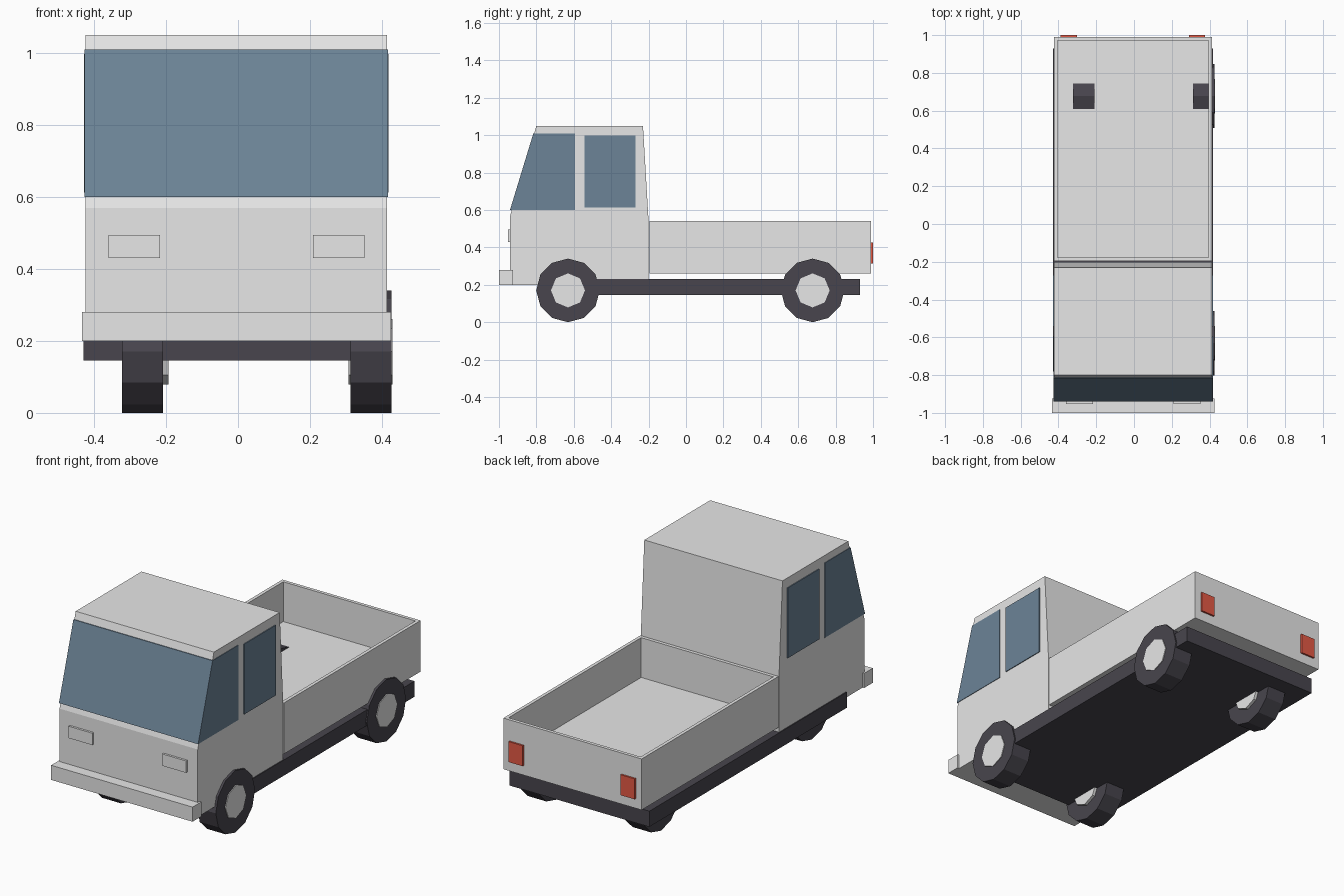
import bpy
import bmesh
from math import sin, cos, tau

if "Cube" in bpy.data.objects:
    bpy.data.objects.remove(bpy.data.objects["Cube"], do_unlink=True)


def material(name, rgb):
    mat = bpy.data.materials.new(name)
    mat.use_nodes = True
    mat.diffuse_color = (*rgb, 1)
    bsdf = next(n for n in mat.node_tree.nodes if n.type == "BSDF_PRINCIPLED")
    bsdf.inputs["Base Color"].default_value = (*rgb, 1)
    return mat


PAINT = material("light_grey_paint", (0.8, 0.8, 0.8))
GLASS = material("blue_glass", (0.15, 0.23, 0.31))
RUBBER = material("dark_rubber", (0.065, 0.06, 0.075))
RED = material("red_lamp", (0.78, 0.1, 0.06))


def finish(name, bm, mat):
    bmesh.ops.recalc_face_normals(bm, faces=bm.faces)
    mesh = bpy.data.meshes.new(name)
    bm.to_mesh(mesh)
    bm.free()
    mesh.materials.append(mat)
    obj = bpy.data.objects.new(name, mesh)
    bpy.context.collection.objects.link(obj)
    return obj


def prism_mesh(profile, x0, x1):
    """Side profile of (y, z) points, extruded from x0 to x1."""
    bm = bmesh.new()
    face = bm.faces.new([bm.verts.new((x0, y, z)) for y, z in profile])
    new = bmesh.ops.extrude_face_region(bm, geom=[face])["geom"]
    verts = [v for v in new if isinstance(v, bmesh.types.BMVert)]
    bmesh.ops.translate(bm, verts=verts, vec=(x1 - x0, 0, 0))
    bmesh.ops.recalc_face_normals(bm, faces=bm.faces)
    return bm


def prism(name, profile, x0, x1, mat):
    return finish(name, prism_mesh(profile, x0, x1), mat)


def rect(y0, y1, z0, z1):
    return [(y0, z0), (y1, z0), (y1, z1), (y0, z1)]


def ring(y, z, radius, sides):
    return [(y + radius * sin(tau * i / sides), z + radius * cos(tau * i / sides))
            for i in range(sides)]


LEFT, RIGHT = 0.414, -0.424

# Cab with sloping front and slightly leaning back
prism("cab", [(-0.94, 0.2), (-0.94, 0.57), (-0.8, 1.05), (-0.23, 1.05),
              (-0.2, 0.54), (-0.2, 0.2)], RIGHT, LEFT, PAINT)

# Wraparound windscreen and rear side windows
prism("windscreen", [(-0.941, 0.6), (-0.816, 1.01), (-0.593, 1.01), (-0.593, 0.6)],
      RIGHT - 0.003, LEFT + 0.003, GLASS)
for side, x in (("left", LEFT), ("right", RIGHT)):
    prism("side_window_" + side, rect(-0.543, -0.27, 0.612, 0.997),
          x - 0.0045, x + 0.0045, GLASS)

# Open cargo bed: box with its top inset and pushed down to the floor
bm = prism_mesh(rect(-0.195, 0.99, 0.26, 0.54), RIGHT, LEFT)
top = max(bm.faces, key=lambda f: f.calc_center_median().z)
bmesh.ops.inset_region(bm, faces=[top], thickness=0.026)
floor = bmesh.ops.extrude_face_region(bm, geom=[top])["geom"]
bmesh.ops.translate(bm, verts=[v for v in floor if isinstance(v, bmesh.types.BMVert)],
                    vec=(0, 0, -0.218))
if top.is_valid:
    bmesh.ops.delete(bm, geom=[top], context="FACES_ONLY")
finish("cargo_bed", bm, PAINT)

# Chassis and front bumper
prism("chassis", rect(-0.78, 0.93, 0.146, 0.232), RIGHT - 0.005, LEFT + 0.005, RUBBER)
prism("front_bumper", rect(-1, -0.925, 0.2, 0.28), RIGHT - 0.009, LEFT + 0.011, PAINT)

# Headlights and tail lamps
for side, x in (("left", 0.208), ("right", -0.36)):
    prism("headlight_" + side, rect(-0.952, -0.93, 0.43, 0.495), x, x + 0.143, PAINT)
for side, x in (("left", 0.29), ("right", -0.389)):
    prism("tail_lamp_" + side, rect(0.98, 1, 0.313, 0.425), x, x + 0.086, RED)

# Wheels: faceted tyres with hubs through them
for end, y in (("front", -0.631), ("rear", 0.677)):
    for side, x in (("left", 0.313), ("right", -0.322)):
        prism(f"{end}_tyre_{side}", ring(y, 0.17, 0.17, 12), x, x + 0.113, RUBBER)
        shift = 0 if side == "left" else 0.012
        prism(f"{end}_hub_{side}", ring(y, 0.17, 0.091, 8),
              x - 0.006 + shift, x + 0.117 + shift, PAINT)
